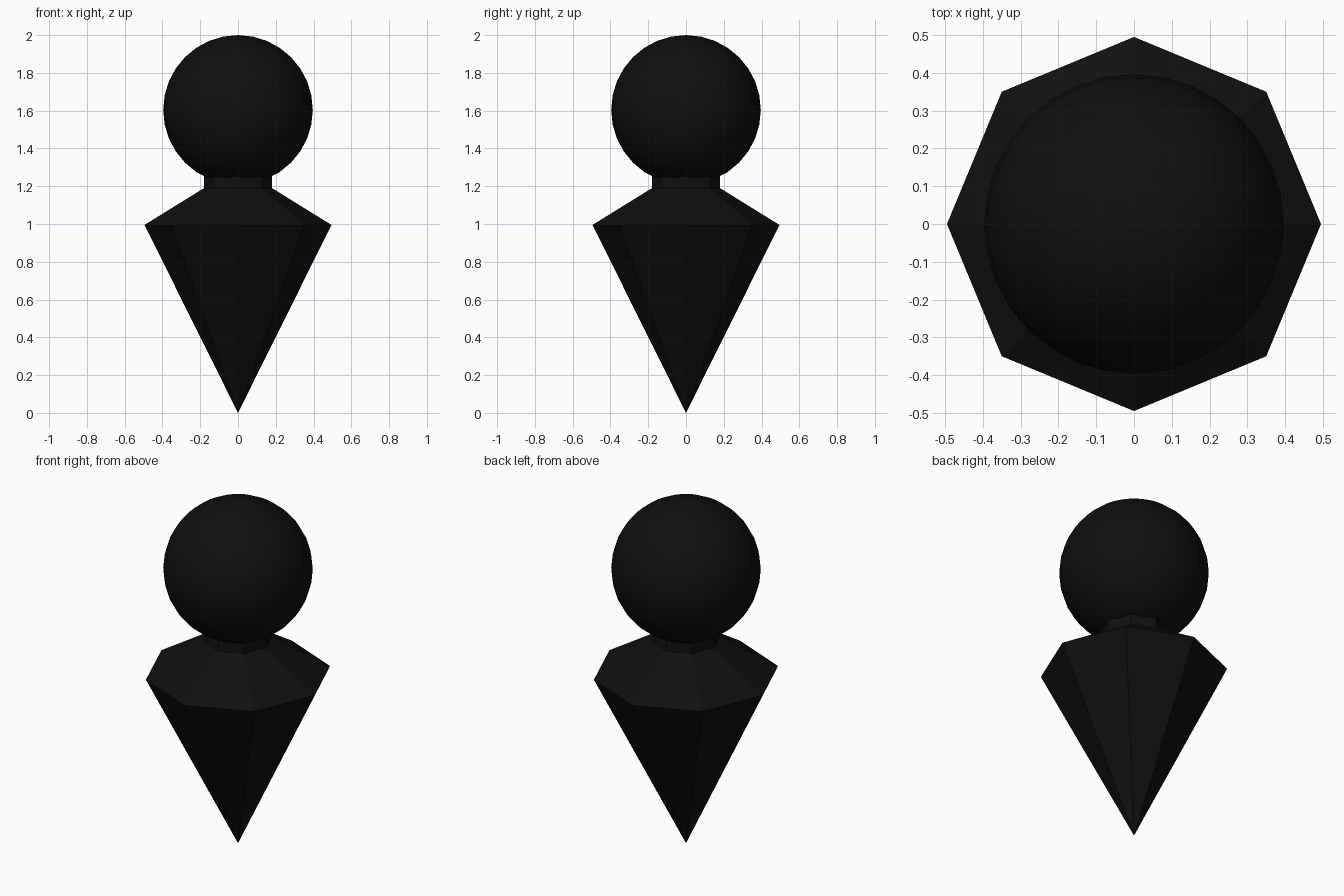
import bpy
import math

cube = bpy.data.objects.get("Cube")
if cube:
    bpy.data.objects.remove(cube, do_unlink=True)

# One near-black material for everything
black = bpy.data.materials.new("black")
black.use_nodes = True
color = (0.005, 0.005, 0.005, 1)
black.diffuse_color = color
black.node_tree.nodes["Principled BSDF"].inputs["Base Color"].default_value = color

SIDES = 8


def finish(name):
    obj = bpy.context.object
    obj.name = name
    obj.data.materials.append(black)
    return obj


def frustum(name, r_low, r_high, z_low, z_high, cap):
    """Flat-sided octagonal section with corners on the axes."""
    bpy.ops.mesh.primitive_cone_add(
        vertices=SIDES, radius1=r_low, radius2=r_high,
        depth=z_high - z_low, end_fill_type=cap,
        location=(0, 0, (z_low + z_high) / 2))
    return finish(name)


# Pointed body, sloping shoulders and short neck
frustum("body_spike", 0, 0.495, 0, 0.995, 'NOTHING')
frustum("shoulders", 0.495, 0.18, 0.995, 1.19, 'NOTHING')
frustum("neck", 0.18, 0.18, 1.19, 1.28, 'NOTHING')

# Round head
bpy.ops.mesh.primitive_uv_sphere_add(
    segments=32, ring_count=16, radius=0.396, location=(0, 0, 1.604))
finish("head")
bpy.ops.object.shade_smooth_by_angle(angle=math.radians(30))
